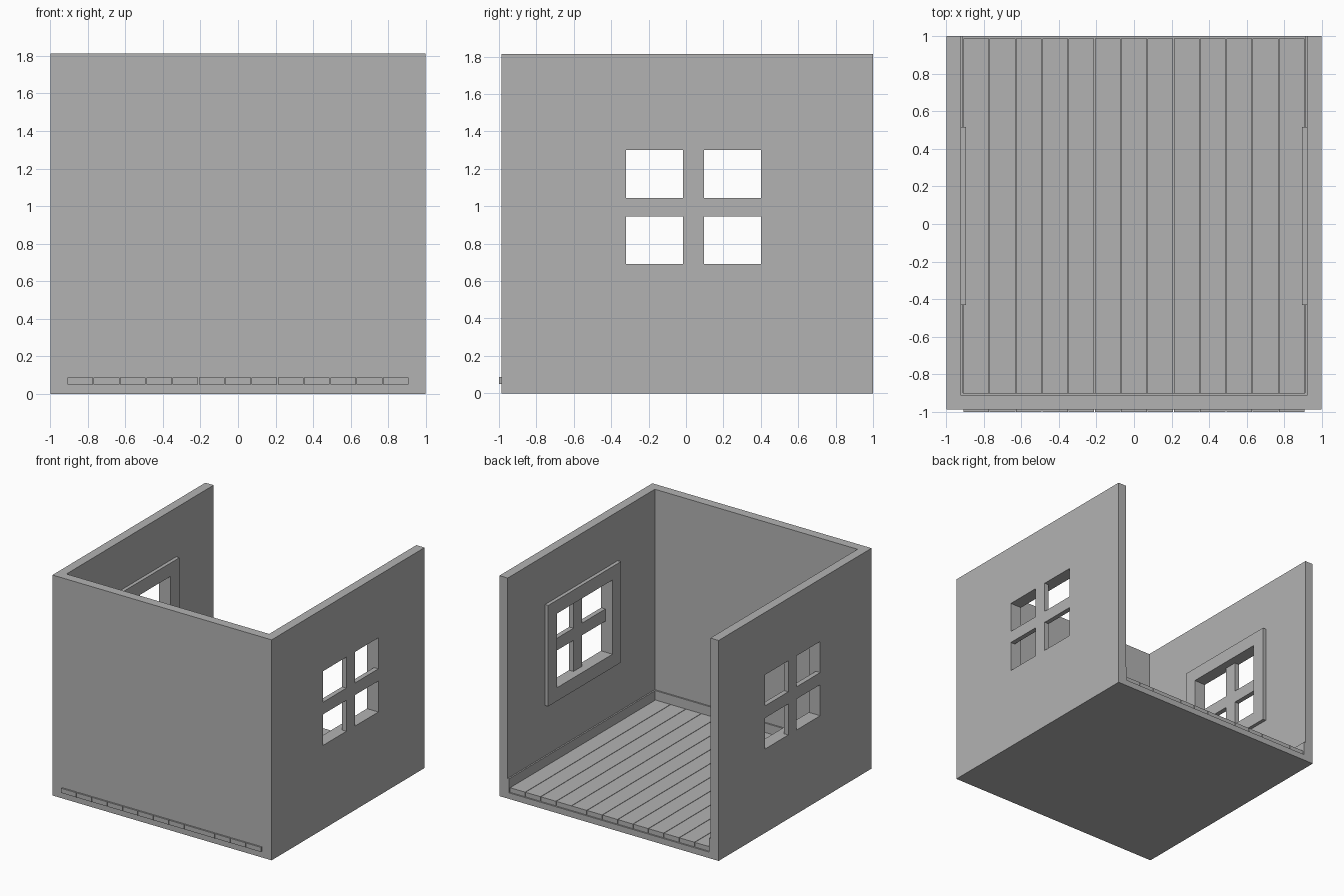
import bpy, bmesh

if "Cube" in bpy.data.objects:
    bpy.data.objects.remove(bpy.data.objects["Cube"])

grey = bpy.data.materials.new("plain_grey")
grey.use_nodes = True
grey.diffuse_color = (0.45, 0.45, 0.45, 1)
grey.node_tree.nodes["Principled BSDF"].inputs["Base Color"].default_value = grey.diffuse_color


def box(name, x, y, z):
    """Box spanning the given (min, max) ranges."""
    bm = bmesh.new()
    bmesh.ops.create_cube(bm, size=1)
    for v in bm.verts:
        v.co = [r[0] if c < 0 else r[1] for c, r in zip(v.co, (x, y, z))]
    mesh = bpy.data.meshes.new(name)
    bm.to_mesh(mesh)
    bm.free()
    mesh.materials.append(grey)
    obj = bpy.data.objects.new(name, mesh)
    bpy.context.collection.objects.link(obj)
    return obj


def cut(obj, x, y, z):
    """Subtract a box from the object."""
    cutter = box("cutter", x, y, z)
    cutter.hide_render = True
    mod = obj.modifiers.new("cut", "BOOLEAN")
    mod.operation, mod.solver, mod.object = "DIFFERENCE", "EXACT", cutter
    bpy.context.view_layer.objects.active = obj
    bpy.ops.object.modifier_apply(modifier=mod.name)
    bpy.data.objects.remove(cutter)


def sided(sign, near, far):
    return tuple(sorted((sign * near, sign * far)))


WIDE, INNER = 0.997, 0.922
FLOOR, PLANK_TOP, SKIRT_TOP, TOP = 0.05, 0.088, 0.165, 1.813
FRONT, FRONT_INNER, BACK = -0.987, -0.912, 1.0
OPEN_Y, OPEN_Z = (-0.32, 0.40), (0.69, 1.30)
PANES_Y = ((-0.32, -0.015), (0.095, 0.40))
PANES_Z = ((0.69, 0.945), (1.045, 1.30))

# Floor slab and three walls in one shell, open at the top and back
shell = box("room_shell", (-WIDE, WIDE), (FRONT, BACK), (0, TOP))
cut(shell, (-INNER, INNER), (FRONT_INNER, 2), (FLOOR, 3))

# Window panes through both side walls, recessed behind the glazing bars
for sign in (-1, 1):
    cut(shell, sided(sign, 0.8, 0.957), OPEN_Y, OPEN_Z)
for py in PANES_Y:
    for pz in PANES_Z:
        cut(shell, (-2, 2), py, pz)

# Inner window frames and side skirting
for sign, side in ((-1, "right"), (1, "left")):
    frame = box(side + "_window_frame", sided(sign, 0.893, INNER), (-0.43, 0.515), (0.58, 1.41))
    cut(frame, sided(sign, 0.8, 0.957), OPEN_Y, OPEN_Z)
    box(side + "_skirting", sided(sign, 0.91, INNER), (FRONT_INNER, BACK), (FLOOR, SKIRT_TOP))
box("front_skirting", (-0.91, 0.91), (FRONT_INNER, -0.9), (FLOOR, SKIRT_TOP))

# Floorboards, showing slightly through the front wall
COUNT, PITCH, GAP = 13, 0.14, 0.004
for i in range(COUNT):
    cx = (i - (COUNT - 1) / 2) * PITCH
    half = (PITCH - GAP) / 2
    box(f"floorboard_{i + 1}", (cx - half, cx + half), (-1, 0.988), (FLOOR, PLANK_TOP))
